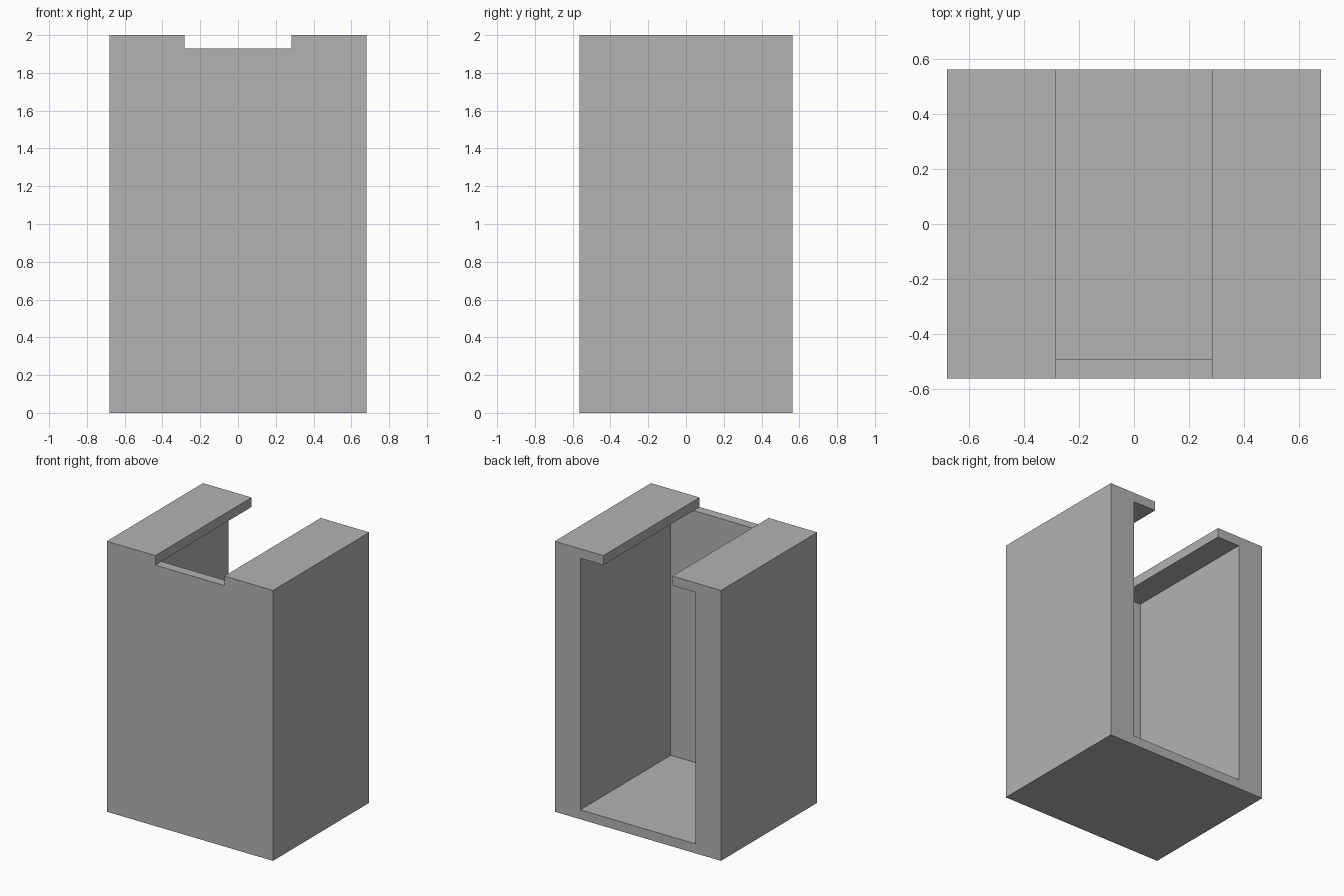
import bpy
import bmesh

cube = bpy.data.objects.get("Cube")
if cube:
    bpy.data.objects.remove(cube, do_unlink=True)

HALF_W, HALF_D, HEIGHT = 0.68, 0.5625, 2.0
WALL = 0.07          # floor, front and top thickness
CAVITY_W = 0.47      # half width of the inner space
SLOT_W = 0.283       # half width of the top slot

grey = bpy.data.materials.new("plain_grey")
grey.use_nodes = True
colour = (0.45, 0.45, 0.45, 1)
grey.diffuse_color = colour
grey.node_tree.nodes["Principled BSDF"].inputs["Base Color"].default_value = colour


def prism(name, profile, y0, y1):
    """Extrude an x-z outline along y."""
    bm = bmesh.new()
    face = bm.faces.new([bm.verts.new((x, y0, z)) for x, z in profile])
    ext = bmesh.ops.extrude_face_region(bm, geom=[face])
    verts = [g for g in ext["geom"] if isinstance(g, bmesh.types.BMVert)]
    bmesh.ops.translate(bm, verts=verts, vec=(0, y1 - y0, 0))
    bmesh.ops.recalc_face_normals(bm, faces=bm.faces)
    mesh = bpy.data.meshes.new(name)
    bm.to_mesh(mesh)
    bm.free()
    mesh.materials.append(grey)
    obj = bpy.data.objects.new(name, mesh)
    bpy.context.collection.objects.link(obj)
    return obj


def mirrored(half):
    """Complete a right-hand outline across x = 0."""
    return half + [(-x, z) for x, z in reversed(half)]


# Outer block with the slot along its top
top = HEIGHT - WALL
housing = prism("housing", mirrored([(HALF_W, 0), (HALF_W, HEIGHT),
                                     (SLOT_W, HEIGHT), (SLOT_W, top)]),
                -HALF_D, HALF_D)

# Inner space, open at the back and into the slot
cavity = prism("cavity_cutter", mirrored([(CAVITY_W, WALL), (CAVITY_W, top)]),
               WALL - HALF_D, HALF_D + 0.2)
cavity.hide_render = True

cut = housing.modifiers.new("hollow", 'BOOLEAN')
cut.operation = 'DIFFERENCE'
cut.solver = 'EXACT'
cut.object = cavity
bpy.context.view_layer.objects.active = housing
bpy.ops.object.modifier_apply(modifier=cut.name)
bpy.data.objects.remove(cavity, do_unlink=True)
